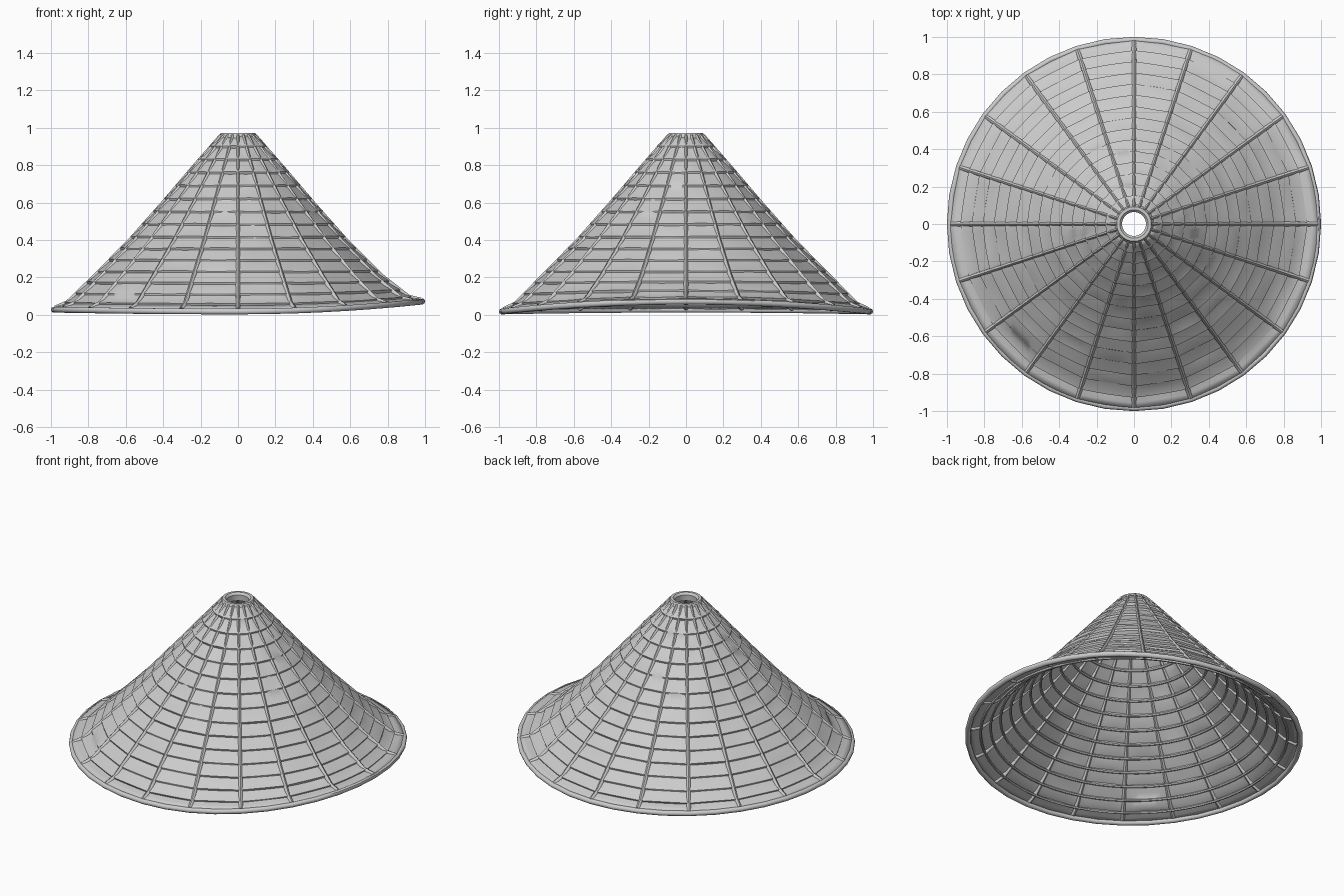
import bpy, math, random
from mathutils import Vector

if "Cube" in bpy.data.objects:
    bpy.data.objects.remove(bpy.data.objects["Cube"])

random.seed(4)
RIBS, SUB = 20, 6
SEG = RIBS * SUB
# silhouette of the cone: radius, height
PROFILE = [(0.092, 0.965), (0.235, 0.80), (0.40, 0.605), (0.58, 0.40),
           (0.77, 0.205), (0.91, 0.062), (0.99, 0.024)]


def height(r):
    for (r0, z0), (r1, z1) in zip(PROFILE, PROFILE[1:]):
        if r <= r1:
            return z0 + (z1 - z0) * (r - r0) / (r1 - r0)
    return PROFILE[-1][1]


def warp(x, y, z):
    # the brim curls up on the +x side
    r = math.hypot(x, y)
    t = min(max((r - 0.72) / 0.28, 0), 1)
    return (x, y, z + (0.055 if x > 0 else 0.01) * x * x * t * t * (3 - 2 * t))


def make(name, verts, faces, angle=40):
    mesh = bpy.data.meshes.new(name)
    mesh.from_pydata([warp(*v) for v in verts], [], faces)
    mesh.update()
    ob = bpy.data.objects.new(name, mesh)
    bpy.context.collection.objects.link(ob)
    bpy.ops.object.select_all(action='DESELECT')
    ob.select_set(True)
    bpy.context.view_layer.objects.active = ob
    bpy.ops.object.shade_smooth_by_angle(angle=math.radians(angle))
    return ob


def grid_faces(rows, cols, close_rows=False):
    # quads of a grid whose columns wrap round
    n = rows if close_rows else rows - 1
    return [(i * cols + j, ((i + 1) % rows) * cols + j,
             ((i + 1) % rows) * cols + (j + 1) % cols, i * cols + (j + 1) % cols)
            for i in range(n) for j in range(cols)]


def lathe(name, section, seg):
    verts = [(r * math.cos(2 * math.pi * j / seg), r * math.sin(2 * math.pi * j / seg), z)
             for r, z in section for j in range(seg)]
    return make(name, verts, grid_faces(len(section), seg, True))


def hoop(name, r, z, tube, seg=40, sides=8):
    return lathe(name, [(r + tube * math.cos(-2 * math.pi * k / sides),
                         z + tube * math.sin(-2 * math.pi * k / sides))
                        for k in range(sides)], seg)


# woven shell: overlapping courses of leaf, flat between the ribs
COURSES = 15
radii = [0.092 + (0.985 - 0.092) * (i / COURSES) for i in range(COURSES + 1)]
rows = []
for i in range(COURSES):
    a, b = radii[i], radii[i + 1]
    for t, lift in ((0.03, -0.003), (0.5, 0.001), (0.97, 0.006)):
        rows.append((a + (b - a) * t, lift))
verts = []
for k, (r, lift) in enumerate(rows):
    wob = [random.uniform(-0.004, 0.004) for _ in range(RIBS)]
    for j in range(SEG):
        a = 2 * math.pi * j / SEG
        f = (j % SUB) / SUB
        local = (f - 0.5) * 2 * math.pi / RIBS
        chord = math.cos(math.pi / RIBS) / math.cos(local)
        bump = wob[j // SUB] * math.sin(math.pi * f)
        rr = r * (1 + (chord - 1) * 0.8) + (lift + bump) * 0.7
        verts.append((rr * math.cos(a), rr * math.sin(a), height(r) + (lift + bump) * 0.7))
shell = make("woven_shell", verts, grid_faces(len(rows), SEG), 30)
solid = shell.modifiers.new("thickness", 'SOLIDIFY')
solid.thickness = 0.012
solid.offset = -1

# twenty ribs running from the collar to the rim
SIDES = 8
rib_radii = [0.095, 0.16, 0.235, 0.40, 0.58, 0.77, 0.91, 0.975]
for n in range(RIBS):
    a = 2 * math.pi * n / RIBS
    out, side = Vector((math.cos(a), math.sin(a), 0)), Vector((-math.sin(a), math.cos(a), 0))
    normal = (out * 0.73 + Vector((0, 0, 0.68))).normalized()
    verts = []
    for r in rib_radii:
        c = out * r + Vector((0, 0, height(r))) - normal * 0.006
        w = 0.008 + 0.006 * r
        for k in range(SIDES):
            q = 2 * math.pi * k / SIDES
            verts.append(tuple(c + side * w * math.cos(q) + normal * (w + 0.003) * math.sin(q)))
    faces = grid_faces(len(rib_radii), SIDES)
    last = (len(rib_radii) - 1) * SIDES
    faces += [tuple(range(SIDES)), tuple(last + k for k in reversed(range(SIDES)))]
    make(f"rib_{n + 1:02d}", verts, faces, 50)

# inner hoops that hold the ribs
for n, r in enumerate(radii[2:-1]):
    hoop(f"inner_hoop_{n + 1:02d}", r * 0.99 - 0.009, height(r) - 0.011, 0.008, 60, 6)

# bound rim
hoop("rim", 0.984, 0.018, 0.016, 40, 10)

# open collar at the peak
lathe("collar", [(0.100, 0.955), (0.092, 0.971), (0.076, 0.971), (0.064, 0.958),
                 (0.066, 0.92), (0.085, 0.915), (0.110, 0.938)], 40)
